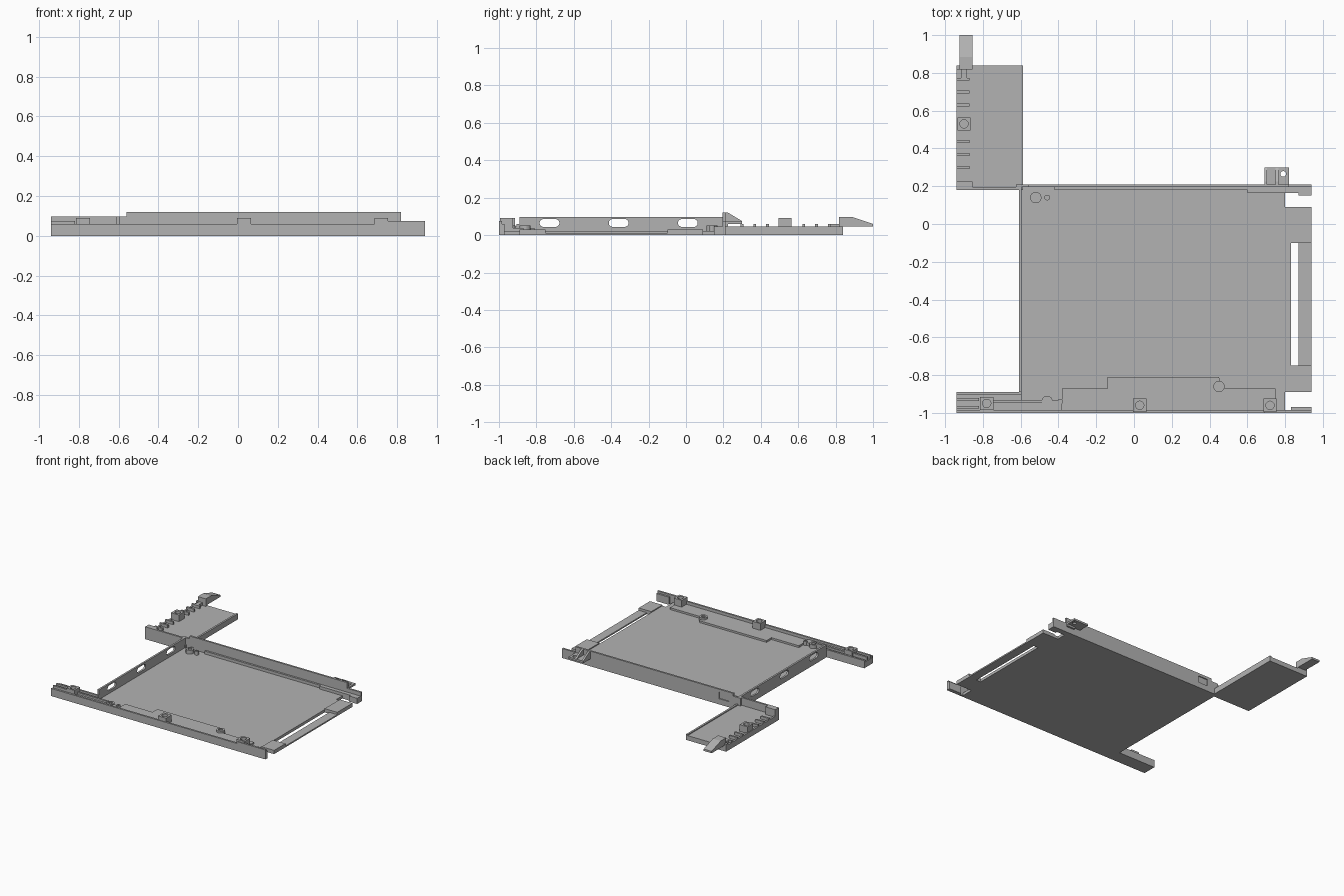
import bpy, bmesh, math
from mathutils import Vector

cube = bpy.data.objects.get("Cube")
if cube:
    bpy.data.objects.remove(cube, do_unlink=True)

grey = bpy.data.materials.new("plain grey")
grey.use_nodes = True
shade = 0.45
grey.diffuse_color = (shade, shade, shade, 1)
grey.node_tree.nodes["Principled BSDF"].inputs["Base Color"].default_value = grey.diffuse_color

# Shared limits of the frame
right, left = 0.94, -0.94
front, tip = -1, 1
tray_left, tray_back = -0.61, 0.21
wall_end = 0.82
wing_front, wing_back = 0.18, 0.84
arm_back = -0.89

# Shared heights and sheet thickness
sheet = 0.015
floor_top = 0.022
low, middle, high, top = 0.045, 0.06, 0.098, 0.12
prong_top = middle + sheet
block_top = high - sheet / 2


def prism(name, outline, start, end, axis="z"):
    """Extrude an outline of (x, y) points along z, or of (y, z) points along x."""
    bm = bmesh.new()
    along_z = axis == "z"
    corners = [(a, b, start) if along_z else (start, a, b) for a, b in outline]
    face = bm.faces.new([bm.verts.new(corner) for corner in corners])
    extruded = bmesh.ops.extrude_face_region(bm, geom=[face])["geom"]
    depth = end - start
    step = Vector((0, 0, depth)) if along_z else Vector((depth, 0, 0))
    moved = [item for item in extruded if isinstance(item, bmesh.types.BMVert)]
    bmesh.ops.translate(bm, vec=step, verts=moved)
    bmesh.ops.recalc_face_normals(bm, faces=bm.faces)
    mesh = bpy.data.meshes.new(name)
    bm.to_mesh(mesh)
    bm.free()
    mesh.materials.append(grey)
    obj = bpy.data.objects.new(name, mesh)
    bpy.context.collection.objects.link(obj)
    return obj


def box(name, x, y, z):
    """Box from a (start, end) pair on each axis."""
    outline = [(x[0], y[0]), (x[1], y[0]), (x[1], y[1]), (x[0], y[1])]
    return prism(name, outline, *z)


def around(centre, half):
    return centre - half, centre + half


def rounded(a, b, radius, stretch=0, sides=20):
    """Circle, or an oval when stretched along its first direction."""
    points = []
    for i in range(sides):
        angle = math.tau * (i + 0.5) / sides
        shift = math.copysign(stretch, math.cos(angle))
        points.append((a + shift + radius * math.cos(angle), b + radius * math.sin(angle)))
    return points


def cut(obj, cutter):
    cutter.hide_render = True
    cutter.hide_viewport = True
    modifier = obj.modifiers.new("cut", "BOOLEAN")
    modifier.object = cutter
    modifier.solver = "EXACT"


def drill(obj, x, y, radius, bottom):
    cut(obj, prism(obj.name + "_drill", rounded(x, y, radius), bottom, tip))


# Tray floor with notched right corners and a long slot beside a thin strip
slot_span = (-0.75, -0.1)
slot_left, slot_right = 0.83, 0.87
notch_front, notch_back = arm_back, 0.09
notch_left = 0.8
floor = box("tray_floor", (tray_left, right), (front, tray_back), (0, floor_top))
through = (-top, top)
cut(floor, box("slot_cutter", (slot_left, slot_right), slot_span, through))
cut(floor, box("strip_cutter", (slot_left, tip), slot_span, (floor_top / 2, top)))
cut(floor, box("front_notch_cutter", (notch_left, tip), (front - top, notch_front), through))
cut(floor, box("back_notch_cutter", (notch_left, tip), (notch_back, tip), through))

# Raised pads on the right corners
pad_height = (sheet / 2, floor_top + sheet / 2)
box("back_pad", (slot_left, right), (slot_span[1], notch_back), pad_height)
box("front_pad", (slot_left, right), (notch_front, slot_span[0]), pad_height)

# Left wall with a row of oval openings
wall = box("left_wall", (tray_left, tray_left + sheet), (arm_back, tray_back - sheet), (0, high))
for i in range(3):
    opening = rounded(0.01 - 0.37 * i, 0.065, 0.021, stretch=0.032)
    cut(wall, prism(f"opening_cutter_{i}", opening, tray_left - top, tray_left + top, "x"))

# Back wall with a shallow outer recess, inner ledge and end prong
back_span = (tray_back - sheet, tray_back)
back_left = -0.56
back_wall = box("back_wall", (back_left, wall_end), back_span, (0, top))
recess_depth = tray_back - sheet / 2
cut(back_wall, box("recess_cutter", around(-0.48, low), (recess_depth, tip), (low, high)))
box("back_wall_left_end", (tray_left - sheet, back_left), back_span, (0, high))
ledge_back = tray_back - sheet
box("back_ledge", (-0.42, 0.6), (wing_front, ledge_back), (floor_top, low))
box("back_ledge_end", (0.6, wall_end), (wing_front - sheet, ledge_back), (floor_top, low))
box("back_prong", (notch_left, right), (wing_front - sheet, tray_back), (0, low))
box("back_prong_lip", (slot_right, right), (wing_front - 2 * sheet, wing_front), (0, low))
box("back_prong_wall", (wall_end, right), back_span, (0, prong_top))

# Rear mounting tab with sloped gussets
tab_left, tab_back = 0.69, 0.3
tab = box("rear_tab", (tab_left, wall_end), (ledge_back, tab_back), (middle, prong_top))
drill(tab, 0.79, 0.265, sheet, 0)
gusset = [(ledge_back, middle), (tab_back, middle), (tab_back, prong_top),
          (tray_back + sheet, top), (ledge_back, top)]
for i in range(2):
    start = tab_left + middle * i
    prism(f"tab_gusset_{i}", gusset, start, start + sheet, "x")
box("tab_lower_rib", (tab_left + middle, wall_end), (ledge_back, tray_back + sheet), (low, middle))

# Front wall and its end prong
front_span = (front, front + sheet)
box("front_wall", (left, notch_left), front_span, (0, middle))
box("front_wall_end", (tab_left, right), front_span, (0, prong_top))
box("front_prong", (slot_left, right), (front, front + 2 * sheet), (0, middle))

# Stepped ledge along the front wall
ledge_left, ledge_right = -0.38, 0.75
ledge_edge, step_edge = -0.87, -0.81
step_left, step_right = -0.14, 0.45
ledge = [(ledge_left, front), (ledge_right, front), (ledge_right, ledge_edge),
         (step_right + sheet, ledge_edge), (step_right, step_edge),
         (step_left, step_edge), (step_left, ledge_edge), (ledge_left, ledge_edge)]
prism("front_ledge", ledge, sheet, floor_top + sheet)
box("front_left_ledge", (tray_left, ledge_left), (front, arm_back - low), (sheet, low))

# Front left arm with guide rails
arm_span = (left, tray_left + sheet)
box("arm", arm_span, (front, arm_back), (0, low))
box("arm_back_wall", arm_span, (arm_back - sheet, arm_back), (low, middle))
rail_end = left + top
for i, y in enumerate((-0.97, -0.93)):
    box(f"arm_rail_{i}", (left, rail_end), around(y, sheet / 2), (low, prong_top))
box("arm_link_rail", (rail_end + prong_top, -0.48), around(-0.94, sheet / 2), (low, middle))

# Square locating blocks with round sockets
for i, (x, y) in enumerate(((-0.78, -0.95), (0.03, -0.96), (0.72, -0.96), (-0.9, 0.53))):
    size = 0.035
    block = box(f"locating_block_{i}", around(x, size), around(y, size), (floor_top, block_top))
    drill(block, x, y, floor_top, middle + sheet / 2)

# Round screw posts, each wide one beside or apart from a slim one
wide, slim = 2 * sheet, sheet
for i, (x, y, radius) in enumerate(((-0.52, 0.14, wide), (-0.46, 0.14, slim), (-0.46, -0.94, wide),
                                    (-0.39, -0.94, slim), (step_right, -0.86, wide))):
    post = prism(f"screw_post_{i}", rounded(x, y, radius), sheet, low + sheet / 2)
    drill(post, x, y, radius / 2, low)

# Rear left wing: floor, edge rims, front wall and corner block
wing_right = tray_left + floor_top
wing_top = low - sheet / 2
wing_span = (wing_front, wing_back)
rib_end = left + 0.07
box("wing_floor", (left, wing_right), wing_span, (0, wing_top))
box("wing_right_rim", (wing_right - sheet, wing_right), wing_span, (sheet, low))
box("wing_left_rim", (left, left + sheet), wing_span, (sheet, low))
box("wing_front_wall", (left, tray_left + sheet), (wing_front, wing_front + sheet), (0, high))
box("wing_corner_block", (left, rib_end + sheet), (wing_front, wing_front + low), (0, high))

# Two groups of small ribs along the wing
for group, first in enumerate((0.3, 0.63)):
    for i in range(3):
        rib = around(first + 0.068 * i, sheet / 2)
        box(f"wing_rib_{group}_{i}", (left, rib_end), rib, (sheet, middle))

# Snap hook at the wing tip
hook_start = wing_back - floor_top
box("hook_neck", around(-0.9, sheet), (wing_back - prong_top, wing_back), (sheet, middle))
box("hook_base", (left, rib_end + sheet), (hook_start, wing_back), (sheet, middle))
hook = [(hook_start, low), (slot_right, low), (tip, low), (tip, middle),
        (slot_right + sheet, high), (hook_start, high)]
prism("snap_hook", hook, left + sheet, rib_end + sheet, "x")
